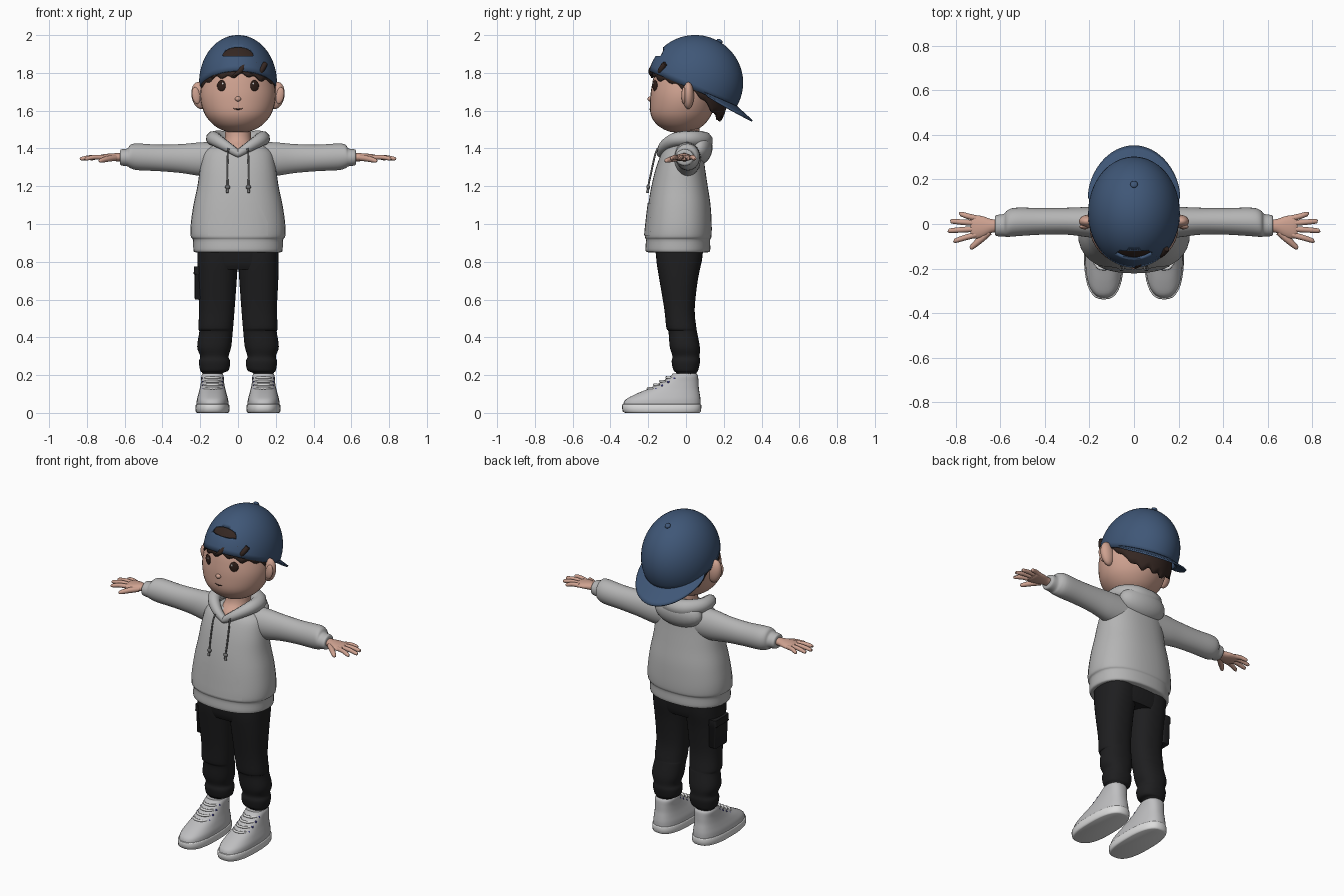
import bpy, bmesh, math
from mathutils import Matrix, Vector

if "Cube" in bpy.data.objects:
    bpy.data.objects.remove(bpy.data.objects["Cube"])


def material(name, r, g, b):
    m = bpy.data.materials.new(name)
    m.use_nodes = True
    m.diffuse_color = (r, g, b, 1)
    bsdf = m.node_tree.nodes["Principled BSDF"]
    bsdf.inputs["Base Color"].default_value = (r, g, b, 1)
    bsdf.inputs["Roughness"].default_value = 0.8
    return m


SKIN = material("skin", .62, .36, .28)
HAIR = material("dark brown hair", .035, .02, .016)
NAVY = material("navy cap", .05, .095, .185)
GREY = material("hoodie grey", .46, .46, .46)
BLACK = material("black trousers", .013, .013, .014)
SHOE = material("shoe grey", .52, .52, .53)
WHITE = material("off white", .72, .72, .72)
EYE = material("eye brown", .03, .014, .01)
BLUE = material("eyelet blue", .03, .03, .16)
CORD = material("cord grey", .16, .16, .16)


def finish(ob, mirror=False, solid=0):
    bpy.ops.object.select_all(action='DESELECT')
    ob.select_set(True)
    bpy.context.view_layer.objects.active = ob
    bpy.ops.object.shade_smooth_by_angle(angle=math.radians(45))
    if solid:
        m = ob.modifiers.new("thickness", 'SOLIDIFY')
        m.thickness, m.offset = solid, -1
    if mirror:
        ob.modifiers.new("mirror", 'MIRROR')
    return ob


def mesh(name, verts, faces, mat, mirror=False, solid=0):
    me = bpy.data.meshes.new(name)
    me.from_pydata(verts, [], faces)
    me.materials.append(mat)
    ob = bpy.data.objects.new(name, me)
    bpy.context.collection.objects.link(ob)
    return finish(ob, mirror, solid)


def smooth_rings(rings, steps):
    """Catmull-Rom between the given rings."""
    out = []
    last = len(rings) - 1
    for i in range(last):
        p0, p1, p2, p3 = (rings[min(max(i + k, 0), last)] for k in (-1, 0, 1, 2))
        for s in range(steps):
            t = s / steps
            out.append([b + t / 2 * (c - a + t * (2*a - 5*b + 4*c - d + t * (3*(b - c) + d - a)))
                        for a, b, c, d in zip(p0, p1, p2, p3)])
    return out + [rings[-1]]


def loft(name, rings, mat, axis='Z', power=2, mirror=False, steps=4, n=36):
    """Rings are (position on axis, low and high of the two other axes)."""
    verts, faces = [], []
    rings = smooth_rings(rings, steps)
    for t, a0, a1, b0, b1 in rings:
        for k in range(n):
            c, s = math.cos(math.tau * k / n), math.sin(math.tau * k / n)
            u = (a0 + a1) / 2 + (a1 - a0) / 2 * math.copysign(abs(c) ** (2 / power), c)
            v = (b0 + b1) / 2 + (b1 - b0) / 2 * math.copysign(abs(s) ** (2 / power), s)
            verts.append((u, v, t) if axis == 'Z' else (t, u, v))
    for j in range(len(rings) - 1):
        for k in range(n):
            l = (k + 1) % n
            faces.append((j*n + k, j*n + l, j*n + n + l, j*n + n + k))
    faces += [tuple(reversed(range(n))), tuple(range(len(verts) - n, len(verts)))]
    return mesh(name, verts, faces, mat, mirror)


def dome(name, centre, radii, low, mat, tilt=0, n=96, rows=16, solid=.01):
    """Open shell whose lower edge height is a function of the angle from the front."""
    m = Matrix.Translation(centre) @ Matrix.Rotation(tilt, 4, 'X')
    verts, faces = [], []
    for j in range(rows):
        for i in range(n):
            t = math.tau * i / n
            p = math.asin(low(t) / radii[2])
            p += (math.radians(89.5) - p) * j / (rows - 1)
            verts.append(m @ Vector((radii[0] * math.cos(p) * math.sin(t),
                                     -radii[1] * math.cos(p) * math.cos(t), radii[2] * math.sin(p))))
    for j in range(rows - 1):
        for i in range(n):
            k = (i + 1) % n
            faces.append((j*n + i, j*n + k, j*n + n + k, j*n + n + i))
    faces.append(tuple(range((rows - 1) * n, rows * n)))
    return mesh(name, verts, faces, mat, solid=solid)


def ball(name, centre, radii, mat, rot=(0, 'X'), mirror=False):
    bm = bmesh.new()
    bmesh.ops.create_uvsphere(bm, u_segments=24, v_segments=14, radius=1)
    bm.transform(Matrix.Translation(centre) @ Matrix.Rotation(math.radians(rot[0]), 4, rot[1])
                 @ Matrix.Diagonal((*radii, 1)))
    ob = mesh(name, [], [], mat)
    bm.to_mesh(ob.data)
    bm.free()
    return finish(ob, mirror)


def tube(name, points, mat, mirror=False, closed=False):
    """Smooth tube through (x, y, z, radius) points."""
    cu = bpy.data.curves.new(name, 'CURVE')
    cu.dimensions, cu.bevel_depth, cu.bevel_resolution, cu.use_fill_caps = '3D', 1, 3, True
    path = smooth_rings(points + points[:1] if closed else points, 5)
    sp = cu.splines.new('POLY')
    path = path[:-1] if closed else path
    sp.use_cyclic_u = closed
    sp.points.add(len(path) - 1)
    for q, (x, y, z, r) in zip(sp.points, path):
        q.co, q.radius = (x, y, z, 1), r
    ob = bpy.data.objects.new(name, cu)
    bpy.context.collection.objects.link(ob)
    cu.materials.append(mat)
    bpy.ops.object.select_all(action='DESELECT')
    ob.select_set(True)
    bpy.context.view_layer.objects.active = ob
    bpy.ops.object.convert(target='MESH')
    return finish(bpy.context.view_layer.objects.active, mirror)


# Head, face and neck
loft("head", [(1.487, -.05, .05, -.08, .03), (1.5, -.09, .09, -.115, .06), (1.53, -.135, .135, -.158, .1),
              (1.58, -.175, .175, -.187, .135), (1.65, -.197, .197, -.19, .155), (1.72, -.196, .196, -.183, .165),
              (1.8, -.17, .17, -.163, .16), (1.87, -.11, .11, -.11, .11), (1.9, -.04, .04, -.04, .04)], SKIN)
loft("neck", [(1.34, -.05, .05, -.12, .06), (1.4, -.075, .075, -.115, .07),
              (1.45, -.07, .07, -.07, .075), (1.53, -.065, .065, -.06, .07)], SKIN)
ball("ears", (.203, .012, 1.68), (.043, .03, .072), SKIN, (10, 'Y'), True)
ball("inner_ears", (.222, -.012, 1.68), (.022, .012, .045), SKIN, (10, 'Y'), True)
ball("nose", (0, -.19, 1.662), (.016, .014, .013), SKIN)
ball("eyes", (.088, -.164, 1.732), (.025, .008, .03), EYE, (26, 'Z'), True)
ball("eye_glints", (.081, -.174, 1.743), (.005, .003, .006), WHITE, (26, 'Z'), True)
tube("mouth", [(-.036, -.184, 1.615, .002), (0, -.191, 1.607, .003), (.036, -.184, 1.615, .002)], EYE)


# Hair with a jagged fringe
EDGE = [(0, 1.79), (35, 1.775), (60, 1.75), (85, 1.71), (100, 1.7), (120, 1.62), (150, 1.56), (181, 1.55)]


def hair_edge(t):
    a = math.degrees(min(t, math.tau - t))
    for (a0, z0), (a1, z1) in zip(EDGE, EDGE[1:]):
        if a0 <= a <= a1:
            z = z0 + (z1 - z0) * (a - a0) / (a1 - a0)
            return z - 1.7 + .009 * math.sin(t * 16) + .006 * math.sin(t * 7)


dome("hair", (0, .015, 1.7), (.2, .21, .27), hair_edge, HAIR)
for i, x in enumerate((-.11, -.06, 0, .06, .11)):
    d = .05 * abs(x) / .11
    tube("fringe_lock", [(x + .035, -.16 + d, 1.85, .014), (x + .01, -.185 + d, 1.81, .015),
                         (x - .03, -.183 + d, 1.782 - .1 * abs(x), .003)], HAIR)

# Backward cap with an arched gap above the strap
TILT = math.radians(-23)
CAP = Vector((0, .05, 1.75))
cap = dome("cap", CAP, (.206, .253, .25), lambda t: -.04, NAVY, TILT)
arch = [(.08 * math.cos(a * math.pi / 16), 1.89 + .045 * math.sin(a * math.pi / 16)) for a in range(17)]
count = len(arch)
cutter = mesh("cap_gap_cutter", [(x, y, z) for y in (-.4, 0) for x, z in arch],
              [tuple(range(count)), tuple(reversed(range(count, 2 * count)))]
              + [(k, k + count, (k + 1) % count + count, (k + 1) % count) for k in range(count)], NAVY)
cutter.hide_render = True
cut = cap.modifiers.new("gap", 'BOOLEAN')
cut.operation, cut.object, cut.solver = 'DIFFERENCE', cutter, 'EXACT'
bpy.context.view_layer.objects.active = cap
for name in [m.name for m in cap.modifiers]:
    bpy.ops.object.modifier_apply(modifier=name)
bpy.data.objects.remove(cutter)
ball("cap_button", (0, .178, 1.968), (.017, .017, .01), NAVY, (-30, 'X'))

# Bill curving down from the back of the rim
to_world = Matrix.Translation(CAP) @ Matrix.Rotation(TILT, 4, 'X')
verts, faces = [], []
COLS, ROWS = 33, 6
for i in range(COLS):
    a = math.radians(-75 + 150 * i / (COLS - 1))
    reach = .112 * max(math.cos(a * 1.2), 0) ** .6
    for j in range(ROWS):
        r = reach * j / (ROWS - 1)
        verts.append(to_world @ Vector(((.2 + r * .5) * math.sin(a), (.245 + r) * math.cos(a) - .002,
                                        -.036 - r * .35)))
for i in range(COLS - 1):
    for j in range(ROWS - 1):
        k = i * ROWS + j
        faces.append((k, k + 1, k + ROWS + 1, k + ROWS))
mesh("cap_bill", verts, faces, NAVY, solid=.009)

# Hoodie body, sleeves and hood
body = loft("hoodie_body", [(.85, -.225, .225, -.2, .115), (.86, -.236, .236, -.215, .128),
                            (.915, -.238, .238, -.212, .128), (.935, -.25, .25, -.218, .135),
                            (1, -.25, .25, -.212, .136), (1.1, -.236, .236, -.2, .13),
                            (1.2, -.215, .215, -.183, .115), (1.3, -.2, .2, -.158, .1),
                            (1.38, -.18, .18, -.126, .09), (1.42, -.13, .13, -.09, .08)], GREY, power=2.3)
loft("sleeves", [(.1, -.07, .08, 1.25, 1.435), (.2, -.06, .077, 1.255, 1.432), (.3, -.048, .073, 1.27, 1.423),
                 (.42, -.048, .072, 1.28, 1.42), (.53, -.055, .073, 1.285, 1.426), (.568, -.058, .062, 1.295, 1.42),
                 (.585, -.056, .045, 1.305, 1.4), (.618, -.054, .04, 1.31, 1.395),
                 (.625, -.045, .03, 1.32, 1.385)], GREY, 'X', mirror=True)
tube("hood_rim", [(0, -.135, 1.372, .02), (.06, -.118, 1.41, .028), (.12, -.06, 1.447, .037),
                  (.125, .02, 1.452, .042), (.07, .08, 1.445, .048), (0, .095, 1.44, .048),
                  (-.07, .08, 1.445, .048), (-.125, .02, 1.452, .042), (-.12, -.06, 1.447, .037),
                  (-.06, -.118, 1.41, .028)], GREY, closed=True)
ball("hood_pouch", (0, .07, 1.4), (.155, .07, .088), GREY, (-8, 'X'))

# Front pocket wrapped on the body
pocket = [(x * (1 - .3 * max(0, j - 3) / 5), -.4, .94 + .17 * j / 8) for j in range(9)
          for x in [-.16 + .32 * i / 12 for i in range(13)]]
wrap = mesh("front_pocket", pocket, [(j*13 + i, j*13 + i + 1, j*13 + i + 14, j*13 + i + 13)
                                     for j in range(8) for i in range(12)], GREY)
mod = wrap.modifiers.new("wrap", 'SHRINKWRAP')
mod.target, mod.wrap_method, mod.use_project_y, mod.offset = body, 'PROJECT', True, .004

# Drawstrings
tube("drawstrings", [(.05, -.15, 1.4, .005), (.055, -.165, 1.36, .005), (.057, -.185, 1.27, .005),
                     (.055, -.2, 1.2, .005)], CORD, True)
ball("drawstring_knots", (.055, -.2, 1.195), (.013, .01, .012), CORD, mirror=True)
tube("drawstring_ends", [(.055, -.2, 1.19, .006), (.057, -.204, 1.165, .008)], CORD, True)

# Hands
loft("palms", [(.6, -.035, .02, 1.33, 1.375), (.64, -.04, .022, 1.332, 1.375), (.68, -.06, .035, 1.333, 1.373),
               (.72, -.066, .04, 1.335, 1.368), (.735, -.058, .034, 1.34, 1.362)], SKIN, 'X', mirror=True)
for name, y0, x1, y1 in (("little_fingers", .026, .785, .045), ("ring_fingers", .004, .825, .012),
                         ("middle_fingers", -.022, .835, -.03), ("index_fingers", -.048, .81, -.075)):
    tube(name, [(.71, y0, 1.353, .013), ((.71 + x1) / 2, (y0 + y1) / 2, 1.354, .0125),
                (x1 - .008, y1, 1.346, .01), (x1, y1, 1.345, .003)], SKIN, True)
tube("thumbs", [(.65, -.035, 1.35, .016), (.69, -.07, 1.345, .016), (.728, -.104, 1.335, .011),
                (.736, -.11, 1.333, .003)], SKIN, True)

# Trousers
loft("hips", [(.76, -.2, .2, -.14, .07), (.8, -.213, .213, -.155, .083), (.9, -.215, .215, -.165, .095)],
     BLACK, power=2.5)
loft("trouser_legs", [(.17, .09, .185, -.045, .05), (.21, .08, .188, -.05, .055), (.225, .05, .2, -.066, .064),
                      (.27, .042, .207, -.076, .074), (.3, .05, .2, -.072, .072), (.35, .036, .216, -.086, .073),
                      (.43, .028, .205, -.093, .058), (.45, .026, .21, -.104, .055), (.55, .018, .206, -.115, .046),
                      (.7, .007, .213, -.14, .062), (.8, .001, .215, -.156, .082), (.88, 0, .214, -.16, .09)],
     BLACK, power=2.3, mirror=True)
loft("cargo_pocket", [(.6, -.226, -.18, -.075, .035), (.605, -.229, -.18, -.08, .04), (.73, -.229, -.18, -.085, .042),
                      (.735, -.235, -.18, -.09, .046), (.775, -.232, -.18, -.09, .046)], BLACK, power=7, steps=1)

# Shoes with soles, toe caps, laces and eyelets
loft("soles", [(0, .053, .217, -.32, .07), (.008, .046, .224, -.335, .079), (.04, .046, .224, -.339, .081),
               (.046, .05, .22, -.334, .077)], WHITE, power=2.6, mirror=True, steps=2)
loft("shoe_uppers", [(.04, .05, .22, -.333, .077), (.07, .052, .218, -.32, .077), (.1, .06, .21, -.265, .073),
                     (.13, .068, .202, -.195, .068), (.165, .074, .196, -.13, .066), (.195, .076, .194, -.082, .063),
                     (.208, .082, .188, -.072, .055)], SHOE, power=2.5, mirror=True)
for y, z in ((-.2, .13), (-.167, .149), (-.134, .168), (-.102, .187)):
    tube("laces", [(.093, y + .028, z - .002, .006), (.115, y + .002, z, .007), (.155, y + .002, z, .007),
                   (.177, y + .028, z - .002, .006)], WHITE, True)
    for x in (.086, .184):
        ball("eyelets", (x, y + .042, z - .006), (.008, .008, .008), BLUE, mirror=True)
